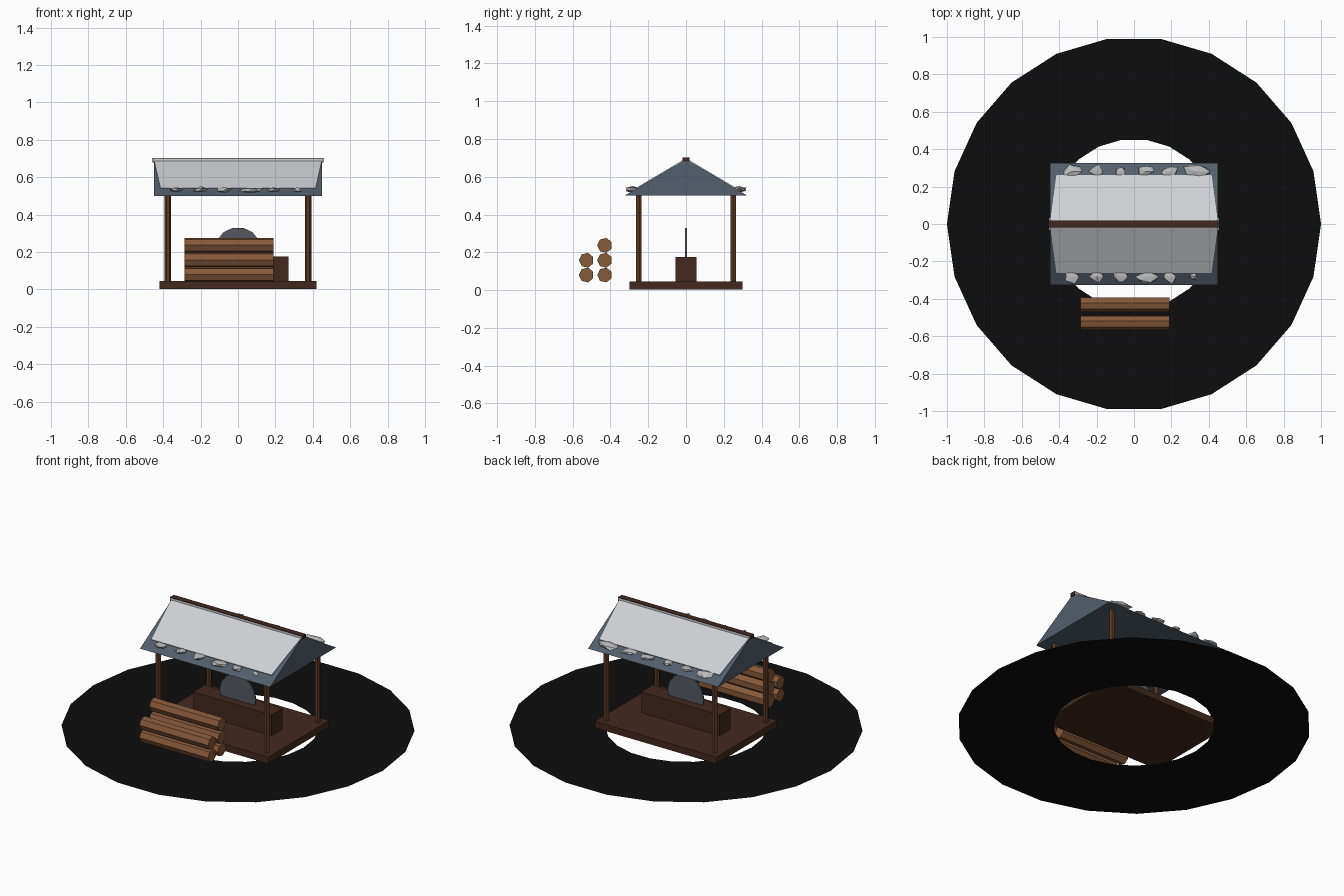
import bpy, bmesh, math, random
from mathutils import Matrix, Vector

if "Cube" in bpy.data.objects:
    bpy.data.objects.remove(bpy.data.objects["Cube"])

random.seed(4)


def mat(name, rgb):
    m = bpy.data.materials.new(name)
    m.diffuse_color = (*rgb, 1)
    m.use_nodes = True
    m.node_tree.nodes["Principled BSDF"].inputs["Base Color"].default_value = m.diffuse_color
    return m


DIRT = mat("black_ground", (0.004, 0.004, 0.004))
DARK = mat("dark_wood", (0.055, 0.022, 0.013))
POST = mat("post_wood", (0.11, 0.045, 0.018))
LOG = mat("log_wood", (0.24, 0.10, 0.04))
ROOF = mat("slate_blue", (0.085, 0.115, 0.15))
STEEL = mat("steel", (0.09, 0.10, 0.12))
SNOW = mat("snow", (0.62, 0.63, 0.66))
ICE = mat("ice", (0.50, 0.50, 0.51))


def finish(name, bm, material):
    me = bpy.data.meshes.new(name)
    bmesh.ops.recalc_face_normals(bm, faces=bm.faces)
    bm.to_mesh(me)
    bm.free()
    me.materials.append(material)
    ob = bpy.data.objects.new(name, me)
    bpy.context.collection.objects.link(ob)
    return ob


def box(name, lo, hi, material):
    lo, hi = Vector(lo), Vector(hi)
    bm = bmesh.new()
    m = Matrix.Translation((lo + hi) / 2) @ Matrix.Diagonal((*(hi - lo), 1))
    bmesh.ops.create_cube(bm, size=1, matrix=m)
    return finish(name, bm, material)


def prism(name, pts, vec, material):
    """Extrude a closed polygon along vec."""
    bm = bmesh.new()
    f = bm.faces.new([bm.verts.new(p) for p in pts])
    r = bmesh.ops.extrude_face_region(bm, geom=[f], use_keep_orig=True)
    top = [v for v in r["geom"] if isinstance(v, bmesh.types.BMVert)]
    bmesh.ops.translate(bm, verts=top, vec=vec)
    return finish(name, bm, material)


def circle(n, r, start=0.0):
    return [(r * math.cos(start + math.tau * i / n), r * math.sin(start + math.tau * i / n))
            for i in range(n)]


# ground ring
bm = bmesh.new()
outer = [bm.verts.new((x, y, 0)) for x, y in circle(22, 1.0)]
inner = [bm.verts.new((x, y, 0)) for x, y in circle(22, 0.455)]
for i in range(22):
    j = (i + 1) % 22
    bm.faces.new((outer[i], outer[j], inner[j], inner[i]))
finish("ground_ring", bm, DIRT)

# floor and saw bench
box("floor", (-0.42, -0.30, 0.003), (0.42, 0.30, 0.045), DARK)
box("saw_bench", (-0.27, -0.055, 0.045), (0.27, 0.055, 0.175), DARK)

# round saw blade
prism("saw_blade", [(x, -0.004, 0.208 + z) for x, z in circle(14, 0.125)], (0, 0.008, 0), STEEL)

# posts
for sx in (-1, 1):
    for sy in (-1, 1):
        name = ("front" if sy < 0 else "back") + ("_left" if sx < 0 else "_right") + "_post"
        prism(name, [(sx * 0.375 + x, sy * 0.25 + y, 0.045) for x, y in circle(6, 0.017)],
              (0, 0, 0.46), POST)

# gable roof
EAVE, RIDGE, HALF = 0.50, 0.693, 0.325
prism("roof", [(-0.45, -HALF, EAVE), (-0.45, HALF, EAVE), (-0.45, 0, RIDGE)], (0.90, 0, 0), ROOF)

# snow sheets, ridge beam and ice chunks along both eaves
slope = (RIDGE - EAVE) / HALF
chunks = {
    1: [(-0.33, 0.10), (-0.20, 0.09), (-0.07, 0.08), (0.06, 0.09), (0.19, 0.11), (0.33, 0.16)],
    -1: [(-0.33, 0.09), (-0.20, 0.08), (-0.07, 0.09), (0.07, 0.13), (0.19, 0.08), (0.32, 0.05)],
}
for sy, side in ((-1, "front"), (1, "back")):
    low = RIDGE - slope * 0.26
    prism(side + "_snow_sheet",
          [(-0.45, 0, RIDGE), (0.45, 0, RIDGE), (0.415, sy * 0.26, low), (-0.415, sy * 0.26, low)],
          (0, sy * 0.002, 0.004), SNOW)
    box(side + "_ridge_snow", (-0.452, min(0, sy * 0.0185), 0.684),
        (0.452, max(0, sy * 0.0185), 0.699), SNOW)
    for k, (x, w) in enumerate(chunks[sy]):
        bm = bmesh.new()
        bmesh.ops.create_icosphere(bm, subdivisions=1, radius=1)
        for v in bm.verts:
            v.co *= random.uniform(0.6, 1.2)
        d = 0.022 if w < 0.06 else 0.038
        m = Matrix.Translation((x, sy * 0.282, 0.533)) @ Matrix.Diagonal((w / 2, d, 0.017, 1))
        bmesh.ops.transform(bm, matrix=m, verts=bm.verts)
        finish(f"{side}_ice_chunk_{k + 1}", bm, ICE)
box("ridge_beam", (-0.456, -0.018, 0.68), (0.456, 0.018, 0.703), DARK)

# log pile in front
for k, (y, z) in enumerate([(-0.43, 0.08), (-0.43, 0.158), (-0.43, 0.237),
                            (-0.527, 0.08), (-0.527, 0.158)]):
    prism(f"log_{k + 1}", [(-0.285, y + a, z + b) for a, b in circle(7, 0.04, math.pi)],
          (0.475, 0, 0), LOG)
